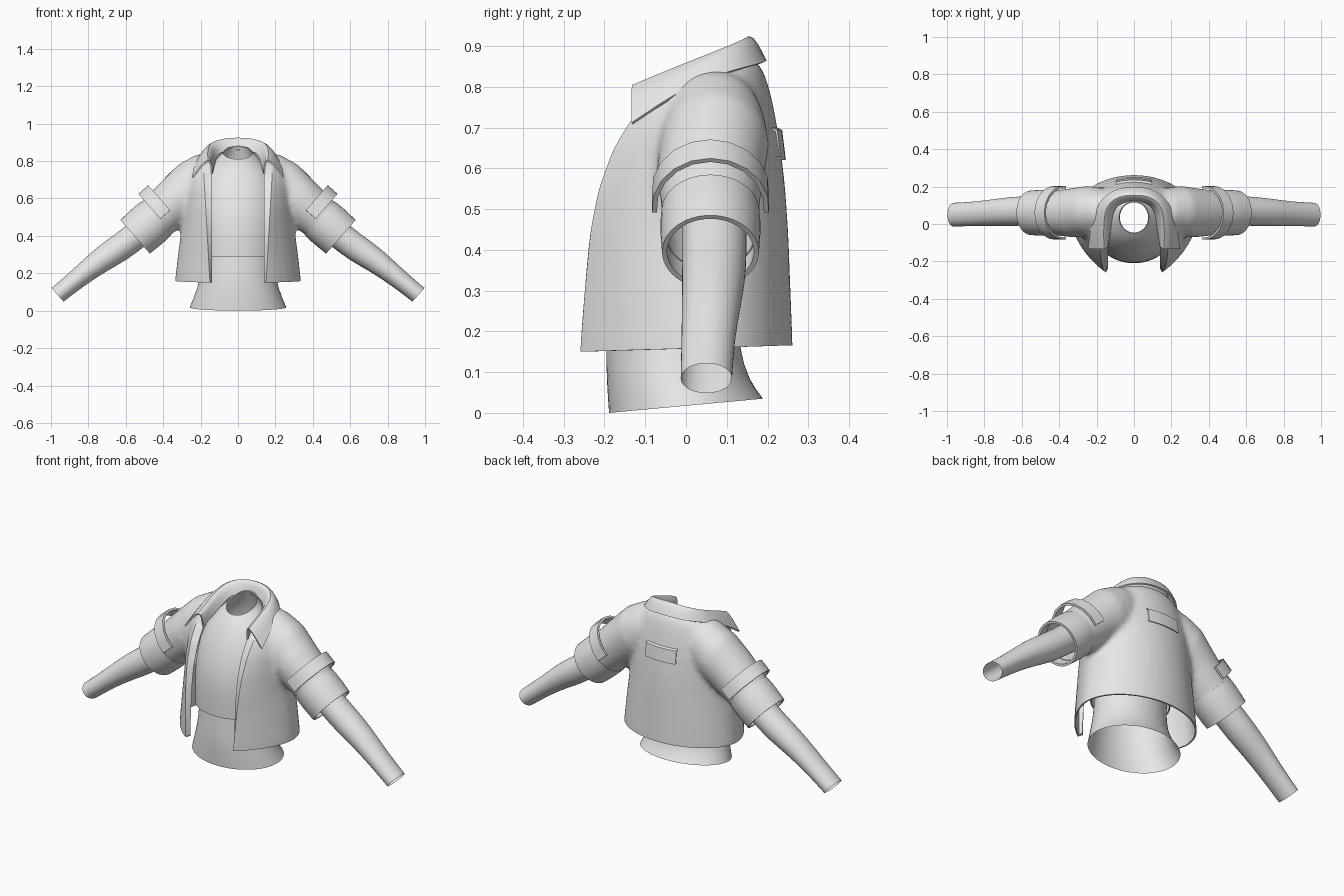
import bpy, bmesh, math
from mathutils import Vector

cube = bpy.data.objects.get("Cube")
if cube:
    bpy.data.objects.remove(cube, do_unlink=True)

# One plain cloth colour for everything
grey = bpy.data.materials.new("plain_grey")
grey.use_nodes = True
grey.diffuse_color = (0.8, 0.8, 0.8, 1)
grey.node_tree.nodes["Principled BSDF"].inputs["Base Color"].default_value = (0.8, 0.8, 0.8, 1)

# Sleeve frame: axis runs down the arm, up is across it, depth is y
AXIS = Vector((0.75, 0, -0.66)).normalized()
UP = Vector((0.66, 0, 0.75)).normalized()
DEPTH = Vector((0, 1, 0))
CUFF_END = Vector((0.55, 0.06, 0.395))


def ring(center, u, v, n=24, start=0, end=360):
    """Points on an ellipse, or on an arc of it when start and end are given."""
    full = end - start == 360
    steps = n if full else n - 1
    pts = []
    for i in range(n):
        a = math.radians(start + (end - start) * i / steps)
        pts.append(Vector(center) + Vector(u) * math.cos(a) + Vector(v) * math.sin(a))
    return pts


def torso_ring(z_front, z_back, half_width, front, back):
    center = (0, (front + back) / 2, (z_front + z_back) / 2)
    return ring(center, (half_width, 0, 0), (0, (back - front) / 2, (z_back - z_front) / 2), 32)


def jacket_ring(z, half_width, front, back):
    """Round behind, with flatter panels angling to the front."""
    widest = max(0.02, (front + back) / 2)
    pts = []
    for p in ring((0, 0, z), (1, 0, 0), (0, 1, 0), 40):
        power = 1.25 if p.y < 0 else 1
        reach = widest - front if p.y < 0 else back - widest
        pts.append(Vector((math.copysign(abs(p.x) ** power, p.x) * half_width,
                           widest + math.copysign(abs(p.y) ** power, p.y) * reach, z)))
    return pts


def sleeve_ring(t, depth, height, **arc):
    return ring(CUFF_END + AXIS * t, DEPTH * depth, UP * height, **arc)


def add_loft(bm, rings, closed=True, caps=False):
    rows = [[bm.verts.new(p) for p in r] for r in rings]
    n = len(rows[0])
    for a, b in zip(rows, rows[1:]):
        for i in range(n if closed else n - 1):
            j = (i + 1) % n
            bm.faces.new((a[i], a[j], b[j], b[i]))
    if caps:
        bm.faces.new(rows[0])
        bm.faces.new(rows[-1])


def make_object(name, bm):
    bmesh.ops.recalc_face_normals(bm, faces=bm.faces[:])
    mesh = bpy.data.meshes.new(name)
    bm.to_mesh(mesh)
    bm.free()
    obj = bpy.data.objects.new(name, mesh)
    bpy.context.scene.collection.objects.link(obj)
    return obj


def bake(obj):
    """Turn the modifier stack into plain mesh."""
    bpy.context.view_layer.update()
    dg = bpy.context.evaluated_depsgraph_get()
    mesh = bpy.data.meshes.new_from_object(obj.evaluated_get(dg))
    obj.modifiers.clear()
    obj.data = mesh


def finish(obj, mirror=False, subdiv=1, thickness=0, offset=-1):
    if mirror:
        m = obj.modifiers.new("mirror", 'MIRROR')
        m.use_clip = True
    if subdiv:
        m = obj.modifiers.new("subdivide", 'SUBSURF')
        m.levels = subdiv
        m.boundary_smooth = 'PRESERVE_CORNERS'
    if thickness:
        m = obj.modifiers.new("thickness", 'SOLIDIFY')
        m.thickness = thickness
        m.offset = offset
    bake(obj)
    obj.data.materials.clear()
    obj.data.materials.append(grey)
    bpy.ops.object.select_all(action='DESELECT')
    obj.select_set(True)
    bpy.context.view_layer.objects.active = obj
    bpy.ops.object.shade_smooth_by_angle(angle=math.radians(40))


def loft_part(name, rings, closed=True, **options):
    bm = bmesh.new()
    add_loft(bm, rings, closed)
    finish(make_object(name, bm), **options)


# Bare waist, flaring to the lower hem
loft_part("waist", [torso_ring(*s) for s in (
    (0.0, 0.035, 0.26, -0.19, 0.19), (0.07, 0.08, 0.235, -0.195, 0.155),
    (0.16, 0.16, 0.205, -0.198, 0.13), (0.26, 0.26, 0.195, -0.19, 0.13),
    (0.36, 0.36, 0.2, -0.185, 0.135))])

# Short undershirt, ending in a tilted neck opening
loft_part("undershirt", [torso_ring(*s) for s in (
    (0.29, 0.29, 0.215, -0.21, 0.15), (0.4, 0.4, 0.22, -0.212, 0.165),
    (0.52, 0.52, 0.225, -0.205, 0.18), (0.65, 0.65, 0.215, -0.165, 0.18),
    (0.74, 0.76, 0.175, -0.115, 0.165), (0.785, 0.83, 0.115, -0.08, 0.14),
    (0.81, 0.88, 0.08, -0.05, 0.122))], thickness=0.006)

# Bare arms
loft_part("arms", [ring((x, y, z), DEPTH * d, UP * h, 20) for x, y, z, d, h in (
    (0.40, 0.07, 0.52, 0.08, 0.08), (0.565, 0.07, 0.385, 0.08, 0.074),
    (0.645, 0.068, 0.327, 0.079, 0.076), (0.74, 0.062, 0.265, 0.073, 0.067),
    (0.85, 0.054, 0.178, 0.066, 0.053), (0.965, 0.05, 0.085, 0.064, 0.0495))], mirror=True)

# Jacket: torso and sleeves fused into one skin
bm = bmesh.new()
add_loft(bm, [jacket_ring(*s) for s in (
    (0.05, 0.34, -0.322, 0.262), (0.17, 0.337, -0.322, 0.262), (0.3, 0.322, -0.323, 0.257),
    (0.45, 0.302, -0.326, 0.251), (0.55, 0.296, -0.311, 0.244), (0.65, 0.292, -0.269, 0.233),
    (0.72, 0.28, -0.22, 0.221), (0.78, 0.25, -0.16, 0.209), (0.83, 0.2, -0.06, 0.194),
    (0.86, 0.14, 0.0, 0.178), (0.875, 0.08, 0.04, 0.15))], caps=True)
shoulder = [ring((x, 0.07, z), DEPTH * d, Vector((lean, 0, 1)).normalized() * h)
            for x, z, lean, d, h in ((0.08, 0.73, 0, 0.1, 0.12), (0.18, 0.70, 0.3, 0.125, 0.143),
                                     (0.25, 0.659, 0.58, 0.135, 0.142))]
sleeve = shoulder + [sleeve_ring(t, d, h) for t, d, h in (
    (-0.3, 0.133, 0.131), (-0.15, 0.119, 0.119), (0.03, 0.115, 0.115))]
add_loft(bm, sleeve, caps=True)
add_loft(bm, [[Vector((-p.x, p.y, p.z)) for p in r] for r in sleeve], caps=True)
jacket = make_object("jacket", bm)
remesh = jacket.modifiers.new("fuse", 'REMESH')
remesh.mode = 'VOXEL'
remesh.voxel_size = 0.012
soften = jacket.modifiers.new("soften", 'SMOOTH')
soften.factor = 0.5
soften.iterations = 20
bake(jacket)


def opening(z):
    """Half width of the open front at a height."""
    return 0.15 + 0.0565 * (z - 0.15)


bm = bmesh.new()
bm.from_mesh(jacket.data)


def cut(point, normal, clear=False):
    bmesh.ops.bisect_plane(bm, geom=bm.verts[:] + bm.edges[:] + bm.faces[:],
                           plane_co=point, plane_no=normal, clear_outer=clear)


cut((0, 0, 0.158), (0, 0.03, -1), True)
sleeve_end = CUFF_END - AXIS * 0.06
for side in (-1, 1):
    cut((side * sleeve_end.x, 0, sleeve_end.z), (side * AXIS.x, 0, AXIS.z))
    cut((side * opening(0.15), 0, 0.15), (side, 0, -0.0565))


def removed(face):
    c = face.calc_center_median()
    x = abs(c.x)
    front = c.y < 0 and x < opening(c.z)
    neck = c.z > 0.7 and (x / 0.17) ** 2 + ((c.y - 0.03) / 0.135) ** 2 < 1
    beyond = x > 0.4 and (Vector((x, c.y, c.z)) - sleeve_end).dot(AXIS) > 0
    return front or neck or beyond


bmesh.ops.delete(bm, geom=[f for f in bm.faces if removed(f)], context='FACES')

# Turned-in facing along both front edges
edge_loop = [e for e in bm.edges if e.is_boundary and all(
    abs(abs(v.co.x) - opening(v.co.z)) < 0.002 and v.co.y < -0.03 for v in e.verts)]
turned = bmesh.ops.extrude_edge_only(bm, edges=edge_loop)["geom"]
for v in turned:
    if isinstance(v, bmesh.types.BMVert):
        v.co.x = math.copysign(0.138, v.co.x)
        v.co.y += 0.03 * (1 - v.co.z)
bm.to_mesh(jacket.data)
bm.free()
finish(jacket, subdiv=0, thickness=0.008)

# Rolled cuffs
loft_part("cuffs", [sleeve_ring(t, d, h) for t, d, h in (
    (-0.15, 0.122, 0.122), (-0.1, 0.125, 0.125), (-0.04, 0.123, 0.123), (0, 0.12, 0.121))],
    mirror=True, thickness=0.012)

# Straps arching over the sleeves
arc = dict(n=11, start=-6, end=186)
loft_part("sleeve_straps", [sleeve_ring(t, 0.138, 0.155, **arc) for t in (-0.235, -0.165)],
          closed=False, mirror=True, subdiv=0, thickness=0.012, offset=0)

# Collar: stand, fold and fallen outer edge, from back centre to the front tip
stand = ((0, 0.13, 0.86), (0.08, 0.115, 0.855), (0.115, 0.07, 0.83), (0.125, -0.01, 0.79), (0.14, -0.115, 0.73))
fold = ((0, 0.153, 0.953), (0.085, 0.148, 0.947), (0.15, 0.1, 0.922), (0.158, 0, 0.885), (0.145, -0.134, 0.842))
fall = ((0, 0.196, 0.865), (0.1, 0.19, 0.858), (0.19, 0.118, 0.842), (0.228, 0, 0.8), (0.243, -0.132, 0.71))
loft_part("collar", [[Vector(p) for p in row] for row in (stand, fold, fall)],
          closed=False, mirror=True, subdiv=2, thickness=0.008, offset=0)

# Small flap on the upper back, following its curve
profile = ((0.213, 0.705), (0.236, 0.694), (0.245, 0.62), (0.22, 0.63))
columns = [i * 0.032 for i in range(-3, 4)]
loft_part("back_flap", [[Vector((x, y - 1.3 * x * x, z)) for x in columns] for y, z in profile],
          closed=False, subdiv=0, thickness=0.006)
